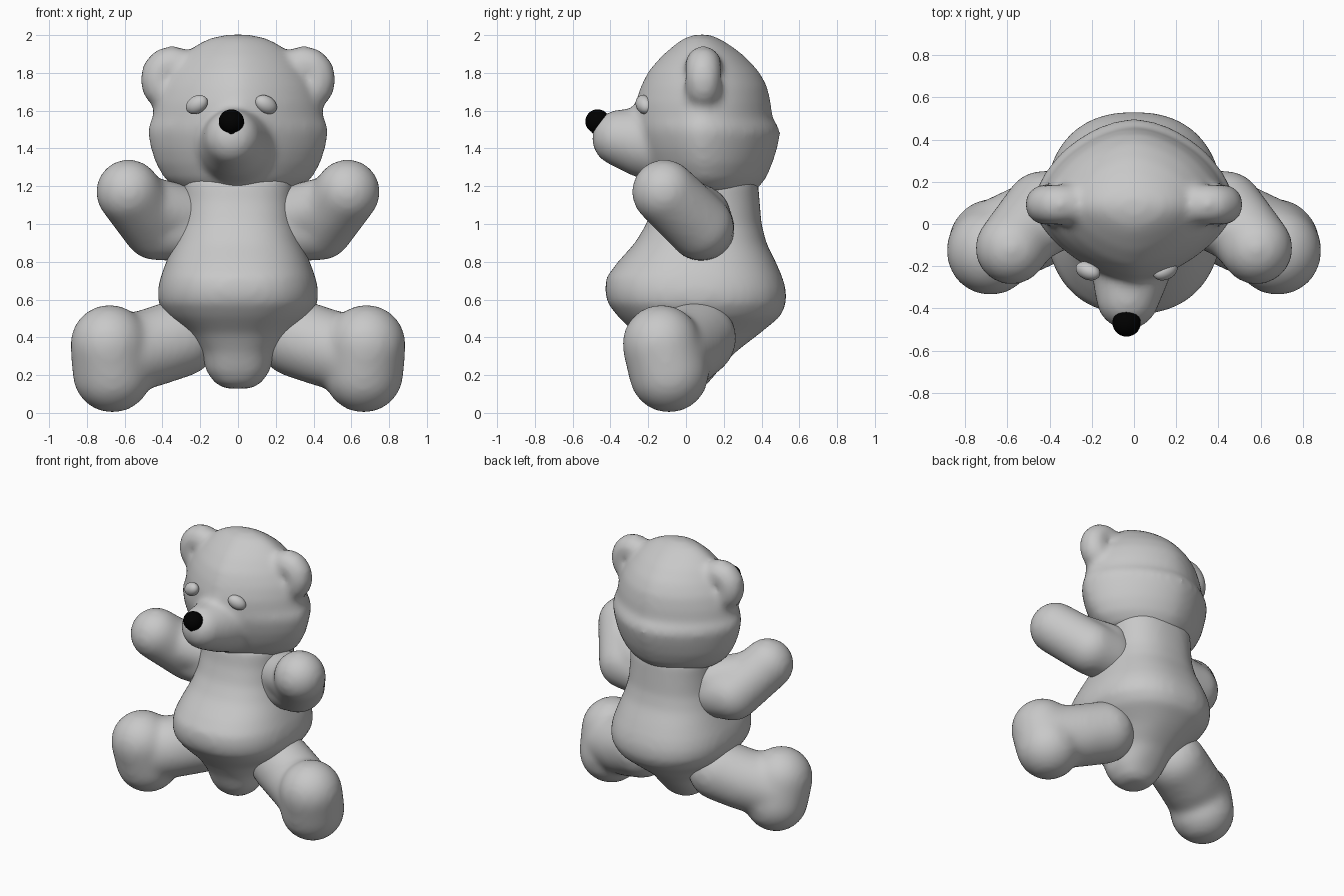
import bpy, bmesh, math
from mathutils import Matrix

if "Cube" in bpy.data.objects:
    bpy.data.objects.remove(bpy.data.objects["Cube"])


def material(name, value):
    m = bpy.data.materials.new(name)
    m.diffuse_color = (value, value, value, 1)
    m.use_nodes = True
    m.node_tree.nodes["Principled BSDF"].inputs["Base Color"].default_value = m.diffuse_color
    return m


GREY = material("soft grey", 0.58)
BLACK = material("nose black", 0.0)


def ball(bm, centre, scale, tilt=0, yaw=0, seg=28):
    mat = (Matrix.Translation(centre) @ Matrix.Rotation(yaw, 4, 'Z')
           @ Matrix.Rotation(tilt, 4, 'Y') @ Matrix.Diagonal((*scale, 1)))
    bmesh.ops.create_uvsphere(bm, u_segments=seg, v_segments=seg // 2, radius=1, matrix=mat)


def limb(bm, points):
    """Rounded tapered tube through (x, y, z, radius) points."""
    for a, b in zip(points, points[1:]):
        part = bmesh.new()
        for x, y, z, r in (a, b):
            ball(part, (x, y, z), (r, r, r))
        res = bmesh.ops.convex_hull(part, input=part.verts)
        junk = {e for k in ("geom_interior", "geom_unused") for e in res[k]
                if isinstance(e, bmesh.types.BMVert)}
        bmesh.ops.delete(part, geom=list(junk), context='VERTS')
        tmp = bpy.data.meshes.new("tmp")
        part.to_mesh(tmp)
        part.free()
        bm.from_mesh(tmp)
        bpy.data.meshes.remove(tmp)


def loft(bm, rows, p_front, p_back, n=64):
    """Stacked superellipse sections (z, half width, front y, y of widest point, back y)."""
    rings = []
    for z, w, front, mid, back in rows:
        ring = []
        for i in range(n):
            t = 2 * math.pi * i / n
            c, s = math.cos(t), math.sin(t)
            p = p_back if s > 0 else p_front
            k = (abs(c) ** p + abs(s) ** p) ** (-1 / p)
            y = mid + k * s * ((back - mid) if s > 0 else (mid - front))
            ring.append(bm.verts.new((w * k * c, y, z)))
        rings.append(ring)
    for lo, hi in zip(rings, rings[1:]):
        for i in range(n):
            j = (i + 1) % n
            bm.faces.new((lo[i], lo[j], hi[j], hi[i]))
    bm.faces.new(rings[0][::-1])
    bm.faces.new(rings[-1])


def finish(bm, name, mat, blend=0):
    bmesh.ops.recalc_face_normals(bm, faces=bm.faces)
    for f in bm.faces:
        f.smooth = True
    me = bpy.data.meshes.new(name)
    bm.to_mesh(me)
    bm.free()
    me.materials.append(mat)
    ob = bpy.data.objects.new(name, me)
    bpy.context.collection.objects.link(ob)
    if blend:
        rm = ob.modifiers.new("fuse", 'REMESH')
        rm.mode = 'VOXEL'
        rm.voxel_size = 0.02
        rm.use_smooth_shade = True
        sm = ob.modifiers.new("soften", 'SMOOTH')
        sm.factor = 0.5
        sm.iterations = blend


# torso with round tummy and narrow seat
bm = bmesh.new()
loft(bm, [(0.128, 0.07, -0.08, 0.0, 0.08), (0.16, 0.125, -0.13, 0.0, 0.12),
          (0.22, 0.168, -0.17, 0.0, 0.17), (0.32, 0.195, -0.21, 0.02, 0.26),
          (0.42, 0.27, -0.27, 0.05, 0.39), (0.51, 0.375, -0.36, 0.06, 0.50),
          (0.58, 0.42, -0.415, 0.06, 0.53), (0.65, 0.425, -0.43, 0.06, 0.53),
          (0.72, 0.41, -0.42, 0.06, 0.51), (0.80, 0.38, -0.36, 0.07, 0.475),
          (0.90, 0.34, -0.27, 0.09, 0.425), (1.0, 0.31, -0.21, 0.10, 0.40),
          (1.12, 0.30, -0.17, 0.11, 0.39), (1.24, 0.30, -0.15, 0.11, 0.38)], 2.35, 2.35)
finish(bm, "torso", GREY, 14)

# head with tapered face, snout and ears
bm = bmesh.new()
loft(bm, [(1.175, 0.31, -0.13, 0.12, 0.37), (1.24, 0.39, -0.18, 0.10, 0.422),
          (1.32, 0.437, -0.22, 0.09, 0.458), (1.40, 0.462, -0.25, 0.08, 0.483),
          (1.48, 0.478, -0.27, 0.08, 0.50), (1.52, 0.475, -0.275, 0.08, 0.487),
          (1.56, 0.455, -0.275, 0.08, 0.458), (1.64, 0.44, -0.27, 0.08, 0.45),
          (1.73, 0.41, -0.24, 0.08, 0.43), (1.81, 0.36, -0.20, 0.08, 0.385),
          (1.89, 0.295, -0.13, 0.085, 0.31), (1.95, 0.22, -0.06, 0.085, 0.23),
          (1.985, 0.15, -0.01, 0.085, 0.17), (2.003, 0.06, 0.05, 0.09, 0.12)], 1.55, 1.72)
limb(bm, [(-0.03, -0.35, 1.455, 0.15), (-0.015, -0.21, 1.43, 0.19), (0, 0.0, 1.42, 0.25)])
for s in (-1, 1):
    rim = []
    for i in range(13):
        a = 2 * math.pi * i / 12
        rim.append((s * (0.348 + 0.075 * math.cos(a)), 0.092, 1.765 + 0.083 * math.sin(a), 0.096))
    limb(bm, rim)
    ball(bm, (s * 0.35, 0.092, 1.765), (0.1, 0.065, 0.1))
finish(bm, "head", GREY, 12)

# nose
bm = bmesh.new()
ball(bm, (-0.035, -0.468, 1.543), (0.067, 0.065, 0.064))
ball(bm, (-0.035, -0.482, 1.505), (0.026, 0.022, 0.032))
finish(bm, "nose", BLACK)

# eyes
for s, label in ((-1, "right"), (1, "left")):
    bm = bmesh.new()
    ball(bm, (-0.035 + s * 0.183, -0.222, 1.632), (0.064, 0.042, 0.046), s * 0.5, s * 0.4)
    finish(bm, label + "_eye", GREY)

# arms and legs
for s, label in ((-1, "right"), (1, "left")):
    bm = bmesh.new()
    limb(bm, [(s * 0.58, -0.115, 1.17, 0.173), (s * 0.435, 0.075, 0.985, 0.178),
              (s * 0.29, 0.085, 0.975, 0.175)])
    limb(bm, [(s * 0.50, -0.03, 1.10, 0.16), (s * 0.29, 0.075, 1.04, 0.165)])
    finish(bm, label + "_arm", GREY, 14)

    bm = bmesh.new()
    limb(bm, [(s * 0.665, -0.09, 0.213, 0.213), (s * 0.68, -0.13, 0.365, 0.209)])
    limb(bm, [(s * 0.65, -0.09, 0.295, 0.208), (s * 0.46, 0.0, 0.345, 0.208),
              (s * 0.31, 0.06, 0.395, 0.208)])
    finish(bm, label + "_leg", GREY, 18)
